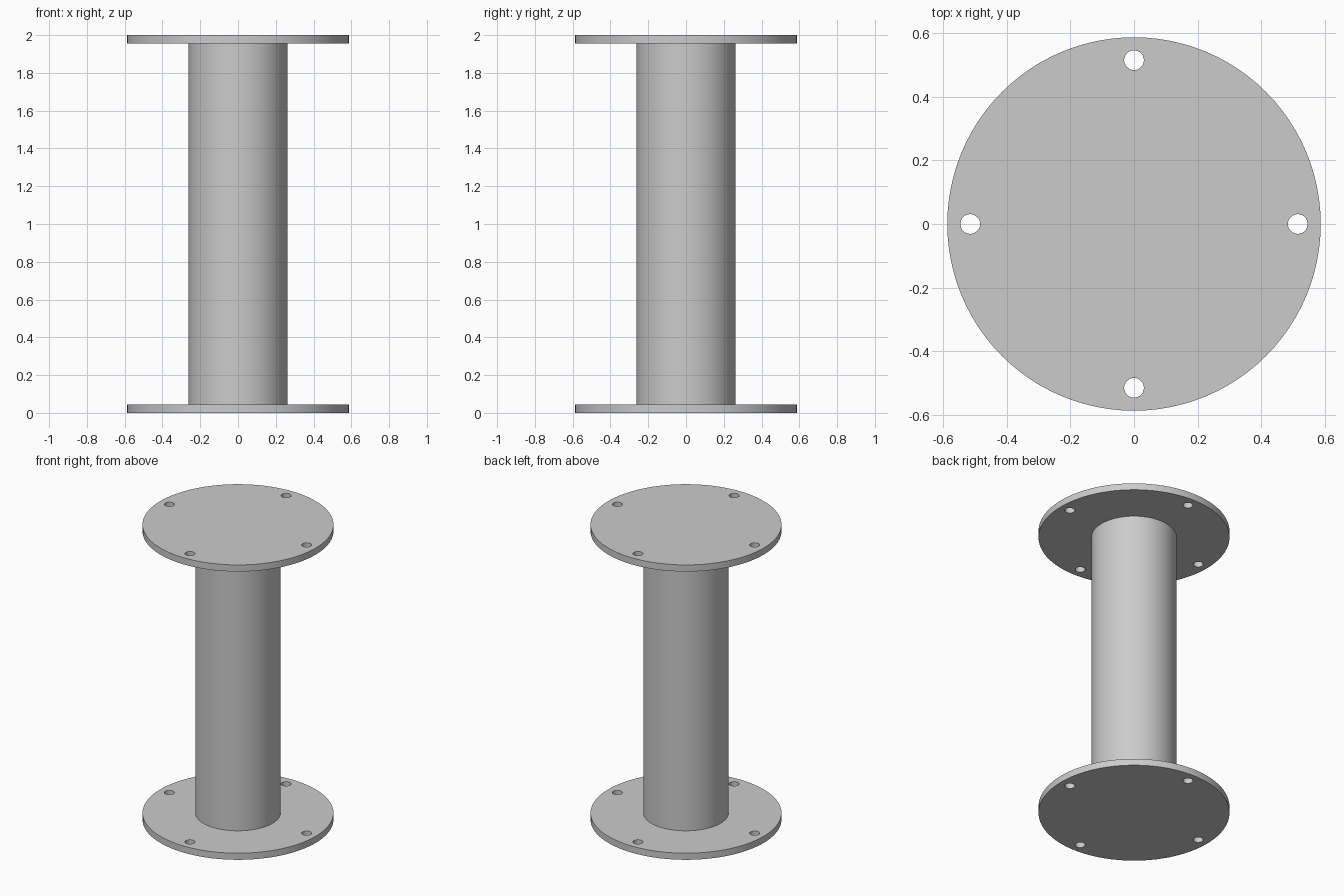
import bpy, bmesh
from math import cos, sin, pi, radians
from mathutils import Matrix, Vector

if "Cube" in bpy.data.objects:
    bpy.data.objects.remove(bpy.data.objects["Cube"], do_unlink=True)

HEIGHT = 2.0
FLANGE_RADIUS = 0.587
FLANGE_THICKNESS = 0.045
TUBE_RADIUS = 0.262
HOLE_RADIUS = 0.031
HOLE_OFFSET = 0.515

grey = bpy.data.materials.new("light grey metal")
grey.use_nodes = True
colour = (0.6, 0.6, 0.6, 1)
grey.diffuse_color = colour
grey.node_tree.nodes["Principled BSDF"].inputs["Base Color"].default_value = colour


def finish(bm, name, z):
    """Turn a bmesh into a smooth-shaded object with crisp rims."""
    bmesh.ops.recalc_face_normals(bm, faces=bm.faces[:])
    mesh = bpy.data.meshes.new(name)
    bm.to_mesh(mesh)
    bm.free()
    mesh.materials.append(grey)
    obj = bpy.data.objects.new(name, mesh)
    obj.location.z = z
    bpy.context.collection.objects.link(obj)
    bpy.ops.object.select_all(action='DESELECT')
    obj.select_set(True)
    bpy.context.view_layer.objects.active = obj
    bpy.ops.object.shade_smooth_by_angle(angle=radians(30))


def flange(name, z):
    """Round plate with four bolt holes, from filled outlines extruded up."""
    bm = bmesh.new()
    bmesh.ops.create_circle(bm, segments=96, radius=FLANGE_RADIUS)
    for i in range(4):
        a = i * pi / 2
        centre = Vector((cos(a), sin(a), 0)) * HOLE_OFFSET
        bmesh.ops.create_circle(bm, segments=32, radius=HOLE_RADIUS,
                                matrix=Matrix.Translation(centre))
    bmesh.ops.triangle_fill(bm, edges=bm.edges[:], use_beauty=True,
                            normal=(0, 0, 1))
    result = bmesh.ops.extrude_face_region(bm, geom=bm.faces[:],
                                           use_keep_orig=True)
    top = [g for g in result["geom"] if isinstance(g, bmesh.types.BMVert)]
    bmesh.ops.translate(bm, verts=top, vec=(0, 0, FLANGE_THICKNESS))
    finish(bm, name, z)


# End plates
flange("bottom_flange", 0)
flange("top_flange", HEIGHT - FLANGE_THICKNESS)

# Central column between the plates
column = bmesh.new()
bmesh.ops.create_cone(column, cap_ends=True, segments=96,
                      radius1=TUBE_RADIUS, radius2=TUBE_RADIUS,
                      depth=HEIGHT - 2 * FLANGE_THICKNESS)
finish(column, "column", HEIGHT / 2)
